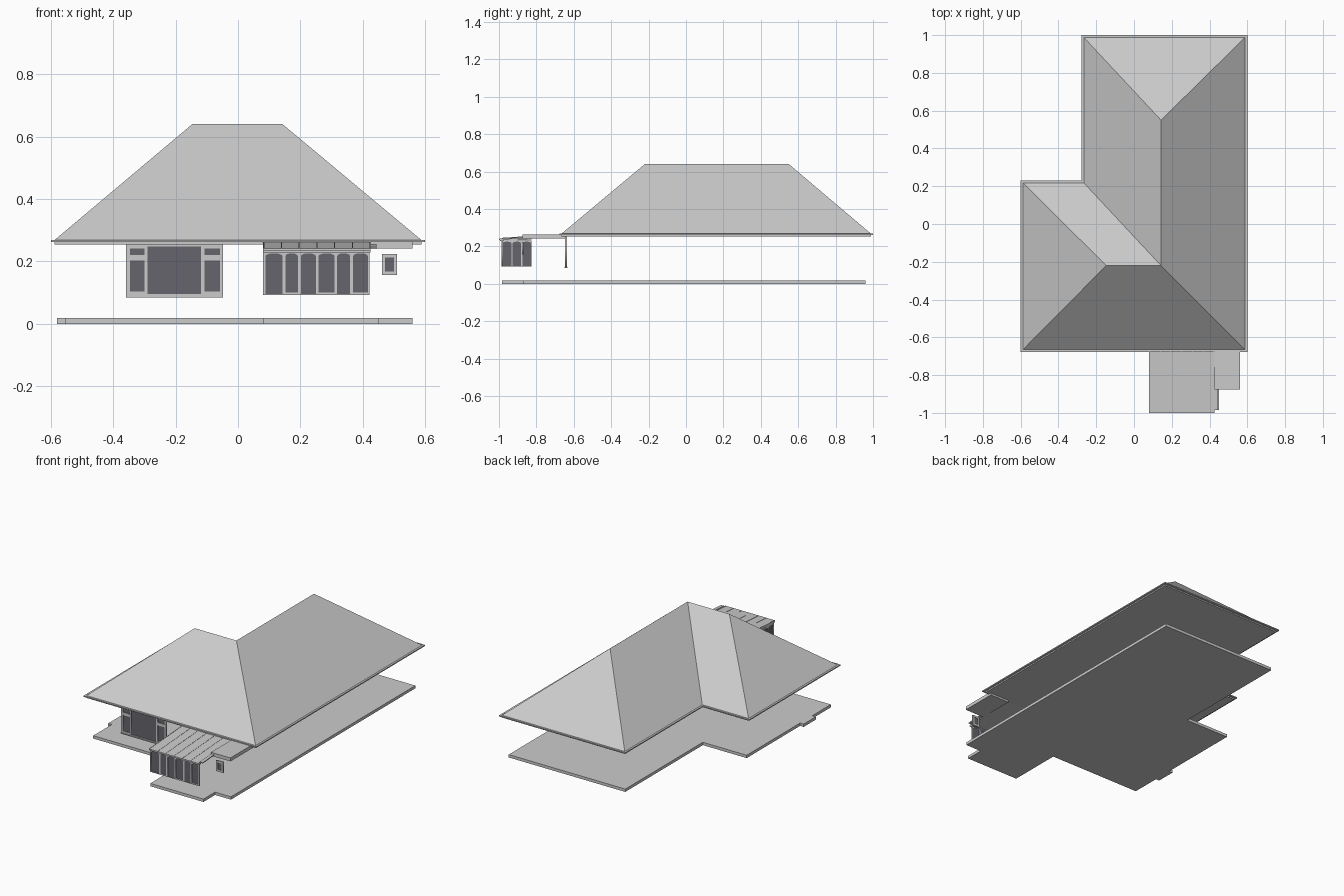
import bpy, math

if "Cube" in bpy.data.objects:
    bpy.data.objects.remove(bpy.data.objects["Cube"])

glass = bpy.data.materials.new("dark_glass")
glass.diffuse_color = (0.13, 0.13, 0.15, 1)
glass.use_nodes = True
glass.node_tree.nodes["Principled BSDF"].inputs["Base Color"].default_value = glass.diffuse_color


def mesh(name, verts, faces, mat=None):
    me = bpy.data.meshes.new(name)
    me.from_pydata(verts, [], faces)
    me.update()
    ob = bpy.data.objects.new(name, me)
    bpy.context.collection.objects.link(ob)
    if mat:
        me.materials.append(mat)
    return ob


def prism(name, outline, z0, z1):
    n = len(outline)
    verts = [(x, y, z) for z in (z0, z1) for x, y in outline]
    faces = [tuple(range(n))[::-1], tuple(range(n, 2 * n))]
    faces += [(i, (i + 1) % n, n + (i + 1) % n, n + i) for i in range(n)]
    return mesh(name, verts, faces)


def box(name, x0, x1, y0, y1, z0, z1, slope=0):
    # slope raises the rear edge
    ob = prism(name, [(x0, y0), (x1, y0), (x1, y1), (x0, y1)], z0, z1)
    for v in ob.data.vertices:
        if abs(v.co.y - y1) < 1e-5:
            v.co.z += slope
    return ob


def rect(u0, u1, z0, z1):
    return [(u0, z0), (u1, z0), (u1, z1), (u0, z1)]


def arch(u0, u1, z0, z1, rise=0.009):
    pts = [(u0, z0), (u1, z0)]
    for i in range(7):
        a = math.pi * i / 6
        pts.append(((u0 + u1) / 2 + (u1 - u0) / 2 * math.cos(a), z1 - rise + rise * math.sin(a)))
    return pts


def plate(name, loops, loc, turn, depth, mat=None):
    # flat profile with holes, stood upright and given thickness
    cu = bpy.data.curves.new(name + "_profile", 'CURVE')
    cu.dimensions, cu.fill_mode, cu.extrude = '2D', 'BOTH', depth / 2
    for loop in loops:
        sp = cu.splines.new('POLY')
        sp.points.add(len(loop) - 1)
        for p, (u, z) in zip(sp.points, loop):
            p.co = (u, z, 0, 1)
        sp.use_cyclic_u = True
    tmp = bpy.data.objects.new(name + "_tmp", cu)
    bpy.context.collection.objects.link(tmp)
    dg = bpy.context.evaluated_depsgraph_get()
    me = bpy.data.meshes.new_from_object(tmp.evaluated_get(dg))
    bpy.data.objects.remove(tmp)
    ob = bpy.data.objects.new(name, me)
    bpy.context.collection.objects.link(ob)
    ob.location = loc
    ob.rotation_euler = (math.pi / 2, 0, turn)
    if mat:
        me.materials.clear()
        me.materials.append(mat)
    return ob


def window(name, outer, holes, loc, turn=0, depth=0.008):
    plate(name + "_frame", [outer] + holes, loc, turn, depth)
    for i, h in enumerate(holes):
        plate(f"{name}_pane_{i}", [h], loc, turn, depth * 0.4, glass)


# ground slab
prism("floor_slab", [(-.555, -.645), (.08, -.645), (.08, -.985), (.45, -.985), (.45, -.87),
                     (.56, -.87), (.56, .96), (-.25, .96), (-.25, .19), (-.555, .19),
                     (-.555, -.34), (-.58, -.34), (-.58, -.46), (-.555, -.46)], 0, .018)


# L-shaped eaves
def ell(d):
    return [(-.6 + d, -.677 + d), (.6 - d, -.677 + d), (.6 - d, 1 - d),
            (-.278 + d, 1 - d), (-.278 + d, .23 - d), (-.6 + d, .23 - d)]


prism("eaves_gutter", ell(0), .262, .269)
prism("eaves_soffit", ell(.012), .254, .262)

# hipped roof with one valley
base = [(x, y, .269) for x, y in ell(.012)]
ridge = [(.143, .55, .64), (.143, -.22, .64), (-.147, -.22, .64)]
mesh("hip_roof", base + ridge,
     [(0, 1, 7, 8), (1, 2, 6, 7), (2, 3, 6), (3, 4, 7, 6), (4, 5, 8, 7), (5, 0, 8)])

# porch roof: sloping sheet, seams, front beam, flat side roof
box("porch_roof", .08, .425, -1, -.645, .235, .241, .022)
for i, x in enumerate((.083, .14, .195, .253, .31, .367, .423)):
    box(f"porch_seam_{i}", x - .0015, x + .0015, -.997, -.645, .24, .2425, .022)
box("porch_beam", .08, .425, -.995, -.975, .229, .236)
box("side_beam_left", .08, .09, -.975, -.825, .229, .237, .008)
box("porch_edge_strip", .425, .445, -.985, -.87, .24, .246, .008)
box("side_porch_roof", .425, .56, -.875, -.645, .242, .264)

# porch glazing: front and left side
spans = [(.088, .143), (.152, .192), (.202, .25), (.258, .31), (.318, .36), (.369, .417)]
window("porch_front", rect(.08, .422, .092, .23),
       [arch(a, b, .095 if i % 2 == 0 else .1, .226) for i, (a, b) in enumerate(spans)],
       (0, -.983, 0))
window("porch_left", rect(-.985, -.825, .092, .232),
       [arch(-.98 + i * .053, -.934 + i * .053, .096, .226) for i in range(3)],
       (.084, 0, 0), math.pi / 2)

# large front window
holes = [rect(-.29, -.118, .096, .248)]
for a, b in ((-.346, -.3), (-.107, -.058)):
    holes += [rect(a, b, .103, .203), rect(a, b, .221, .242)]
window("front_window", rect(-.36, -.048, .09, .254), holes, (0, -.641, 0), 0, .01)
box("front_window_sill", -.36, -.048, -.65, -.634, .085, .091)

# small side window
window("small_window", rect(.462, .51, .156, .224), [rect(.472, .5, .168, .212)], (0, -.872, 0))
